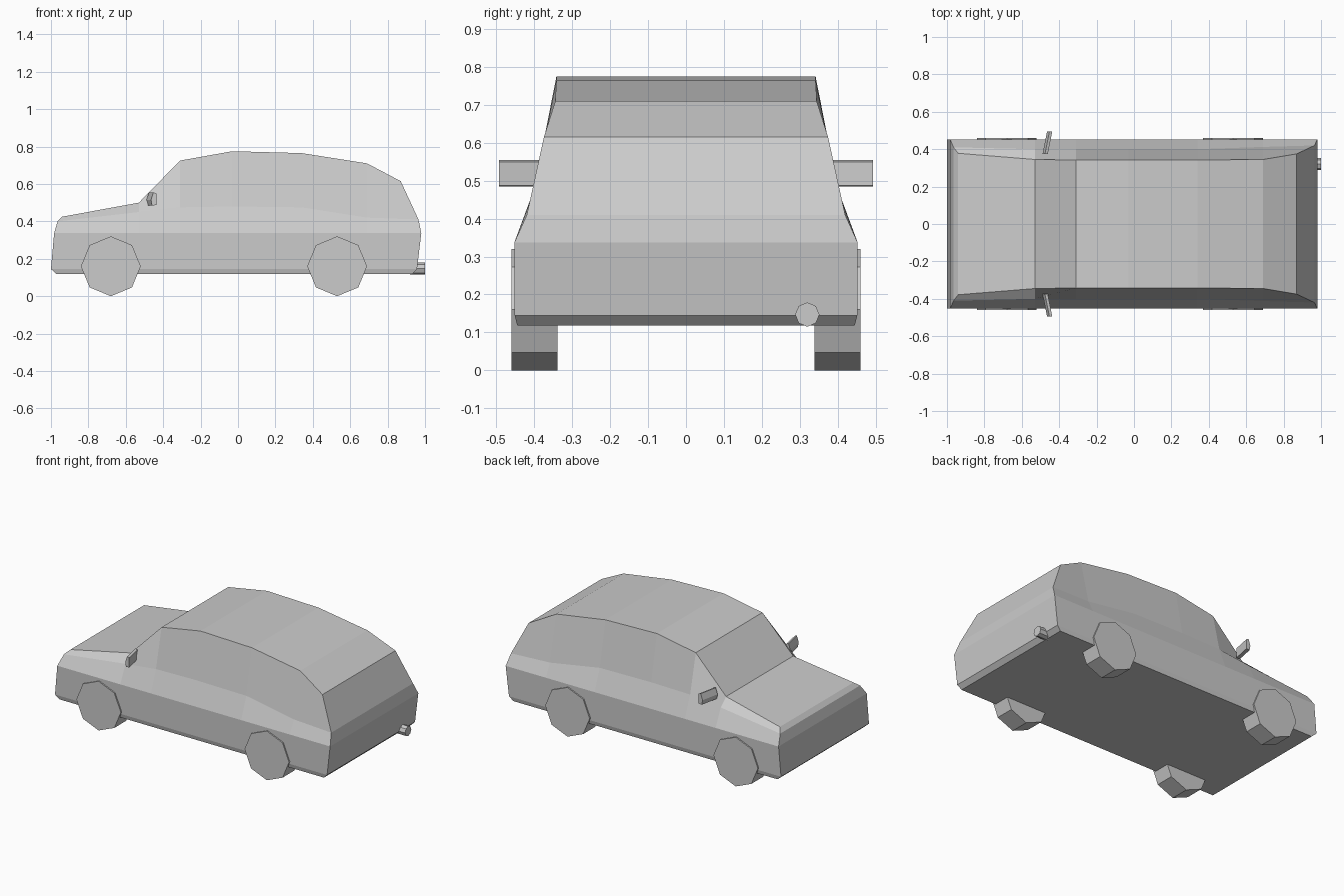
import bpy, bmesh, math
from mathutils import Matrix, Vector

if "Cube" in bpy.data.objects:
    bpy.data.objects.remove(bpy.data.objects["Cube"])


def finish(bm, name):
    bmesh.ops.recalc_face_normals(bm, faces=bm.faces)
    me = bpy.data.meshes.new(name)
    bm.to_mesh(me)
    bm.free()
    ob = bpy.data.objects.new(name, me)
    bpy.context.collection.objects.link(ob)
    return ob


def cylinder(name, loc, radius, depth, sides, rot):
    bm = bmesh.new()
    m = Matrix.Translation(loc) @ rot
    bmesh.ops.create_cone(bm, cap_ends=True, segments=sides, radius1=radius,
                          radius2=radius, depth=depth, matrix=m)
    return finish(bm, name)


# Body: half cross-sections (floor, sill, shoulder, belt, roof edge), nose to tail
def section(x, belt_z, roof_y, roof_z, belt_y=0.40):
    return [(x, 0.445, 0.118), (x, 0.452, 0.145), (x, 0.453, 0.337),
            (x, belt_y, belt_z), (x, roof_y, roof_z)]


nose = [(-0.97, 0.445, 0.118), (-1.0, 0.452, 0.145), (-0.983, 0.453, 0.337),
        (-0.965, 0.41, 0.40), (-0.94, 0.378, 0.425)]
tail = [(0.93, 0.445, 0.118), (0.957, 0.452, 0.145), (0.98, 0.453, 0.337),
        (0.965, 0.42, 0.41), (0.87, 0.375, 0.615)]
stations = [nose,
            section(-0.53, 0.45, 0.345, 0.50),
            section(-0.31, 0.475, 0.342, 0.725),
            section(-0.03, 0.48, 0.342, 0.775),
            section(0.34, 0.475, 0.342, 0.765),
            section(0.69, 0.42, 0.345, 0.71, 0.412),
            tail]
bm = bmesh.new()
rings = []
for s in stations:
    right = [bm.verts.new((x, -y, z)) for x, y, z in s]
    left = [bm.verts.new(p) for p in reversed(s)]
    rings.append(right + left)
for a, b in zip(rings, rings[1:]):
    for i in range(10):
        j = (i + 1) % 10
        bm.faces.new((a[i], a[j], b[j], b[i]))
for r in (rings[0], rings[-1]):
    for i in range(4):
        bm.faces.new((r[i], r[i + 1], r[8 - i], r[9 - i]))
finish(bm, "car_body")

# Wheels: octagons standing on a corner
for end, x in (("front", -0.68), ("rear", 0.53)):
    for side, y in (("right", -0.4), ("left", 0.4)):
        cylinder(f"{end}_{side}_wheel", (x, y, 0.16), 0.16, 0.122, 8,
                 Matrix.Rotation(math.pi / 2, 4, 'X'))

# Side mirrors: swept five-sided prisms
outline = [(-0.465, 0.515), (-0.452, 0.555), (-0.437, 0.55),
           (-0.437, 0.487), (-0.46, 0.485)]
for side, s in (("right", -1), ("left", 1)):
    bm = bmesh.new()
    face = bm.faces.new([bm.verts.new((x, s * 0.494, z)) for x, z in outline])
    ext = bmesh.ops.extrude_face_region(bm, geom=[face], use_keep_orig=True)
    inner = [v for v in ext["geom"] if isinstance(v, bmesh.types.BMVert)]
    bmesh.ops.translate(bm, verts=inner, vec=Vector((-0.024, -s * 0.12, 0)))
    finish(bm, f"{side}_side_mirror")

# Exhaust pipe
cylinder("exhaust_pipe", (0.96, 0.32, 0.147), 0.032, 0.08, 8,
         Matrix.Rotation(math.pi / 2, 4, 'Y'))
